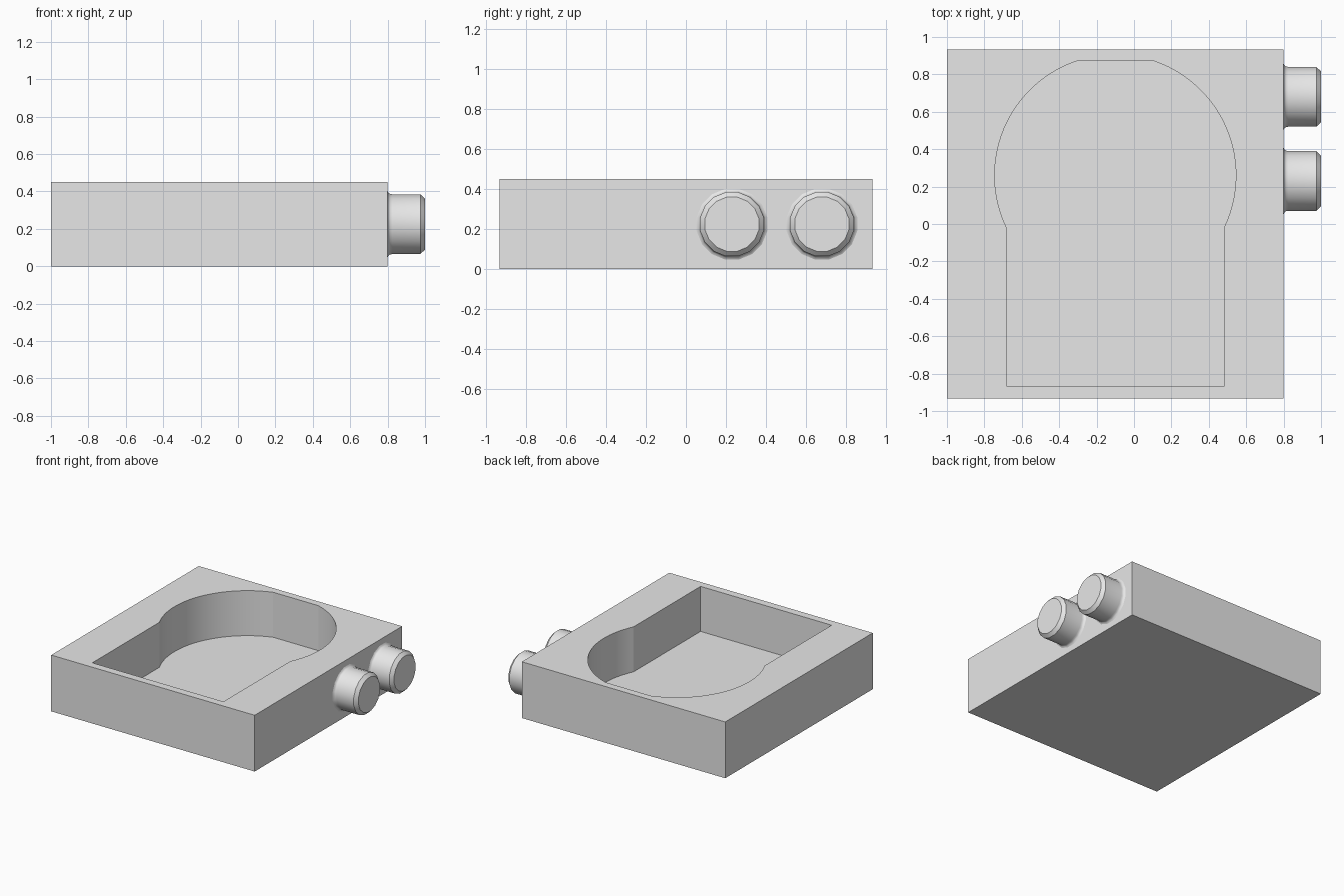
import bpy, bmesh, math
from mathutils import Matrix

cube = bpy.data.objects.get("Cube")
if cube:
    bpy.data.objects.remove(cube, do_unlink=True)

grey = bpy.data.materials.new("plain grey")
grey.use_nodes = True
grey.diffuse_color = (0.8, 0.8, 0.8, 1)
grey.node_tree.nodes["Principled BSDF"].inputs["Base Color"].default_value = (0.8, 0.8, 0.8, 1)


def finish(name, bm):
    """Turn a bmesh into a linked, grey object."""
    bmesh.ops.recalc_face_normals(bm, faces=bm.faces)
    mesh = bpy.data.meshes.new(name)
    bm.to_mesh(mesh)
    bm.free()
    mesh.materials.append(grey)
    obj = bpy.data.objects.new(name, mesh)
    bpy.context.collection.objects.link(obj)
    return obj


def select(obj):
    bpy.ops.object.select_all(action='DESELECT')
    obj.select_set(True)
    bpy.context.view_layer.objects.active = obj


def prism(name, outline, bottom, top):
    """Extrude a flat outline upward."""
    bm = bmesh.new()
    face = bm.faces.new([bm.verts.new((x, y, bottom)) for x, y in outline])
    new = bmesh.ops.extrude_face_region(bm, geom=[face])["geom"]
    verts = [v for v in new if isinstance(v, bmesh.types.BMVert)]
    bmesh.ops.translate(bm, verts=verts, vec=(0, 0, top - bottom))
    return finish(name, bm)


# Tray block
HEIGHT, FLOOR = 0.45, 0.09
tray = prism("tray_body", [(-1, -0.932), (0.8, -0.932), (0.8, 0.932), (-1, 0.932)], 0, HEIGHT)

# Keyhole recess: straight neck, round head with a flat crown
CX, CY, R = -0.1, 0.26, 0.645
NECK, CROWN, STEPS = 0.58, 0.2, 24
start, end = -math.acos(NECK / R), math.acos(CROWN / R)
right = [(NECK, -0.87)]
for i in range(STEPS + 1):
    a = start + (end - start) * i / STEPS
    right.append((R * math.cos(a), CY + R * math.sin(a)))
outline = [(CX + x, y) for x, y in right] + [(CX - x, y) for x, y in reversed(right)]
cutter = prism("recess_cutter", outline, FLOOR, HEIGHT + 0.2)
cutter.hide_render = True

cut = tray.modifiers.new("recess", 'BOOLEAN')
cut.operation, cut.solver, cut.object = 'DIFFERENCE', 'EXACT', cutter
select(tray)
bpy.ops.object.modifier_apply(modifier=cut.name)
bpy.data.objects.remove(cutter, do_unlink=True)
bpy.ops.object.shade_smooth_by_angle(angle=math.radians(20))

# Side knobs: flared foot, straight barrel, chamfered end
PROFILE = [(0.8, 0.18), (0.805, 0.17), (0.813, 0.165), (0.825, 0.163), (0.975, 0.163), (1.0, 0.138)]
SIDES = 16


def knob(name, y):
    bm = bmesh.new()
    rings = []
    for x, r in PROFILE:
        angles = [(k + 0.5) * math.tau / SIDES for k in range(SIDES)]
        rings.append([bm.verts.new((x, r * math.cos(a), r * math.sin(a))) for a in angles])
    for a, b in zip(rings, rings[1:]):
        for k in range(SIDES):
            n = (k + 1) % SIDES
            bm.faces.new((a[k], a[n], b[n], b[k]))
    bm.faces.new(rings[0])
    bm.faces.new(rings[-1])
    bmesh.ops.transform(bm, matrix=Matrix.Translation((0, y, HEIGHT / 2)), verts=bm.verts)
    select(finish(name, bm))
    bpy.ops.object.shade_smooth_by_angle(angle=math.radians(35))


knob("front_knob", 0.23)
knob("back_knob", 0.68)
